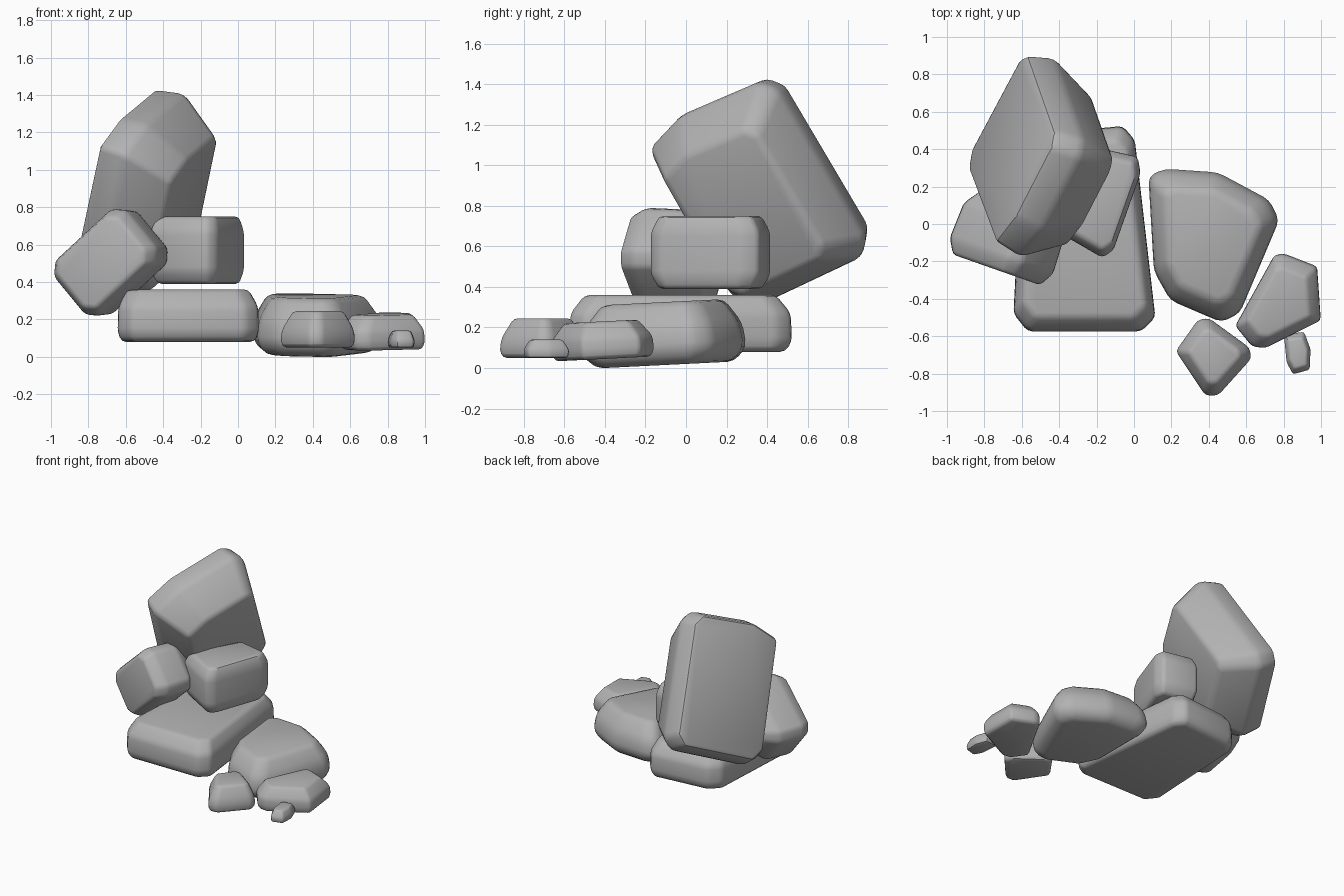
import bpy, bmesh, math
from mathutils import Vector, Matrix

cube = bpy.data.objects.get("Cube")
if cube:
    bpy.data.objects.remove(cube, do_unlink=True)

stone = bpy.data.materials.new("grey_stone")
stone.use_nodes = True
colour = (0.45, 0.45, 0.45, 1)
stone.diffuse_color = colour
stone.node_tree.nodes["Principled BSDF"].inputs["Base Color"].default_value = colour


def frame(origin, along, depth):
    """Local axes: x runs along one edge, z goes into the rock."""
    z = Vector(depth).normalized()
    x = Vector(along)
    x = (x - z * x.dot(z)).normalized()
    y = z.cross(x)
    m = Matrix((x, y, z)).transposed().to_4x4()
    m.translation = origin
    return m


def rock(name, outline, levels, bevel, matrix=Matrix()):
    """Stack scaled copies of an outline at the given heights, then chamfer."""
    bm = bmesh.new()
    centre = sum((Vector(p) for p in outline), Vector((0, 0))) / len(outline)
    rings = []
    for height, scale in levels:
        flat = [centre + (Vector(p) - centre) * scale for p in outline]
        rings.append([bm.verts.new(matrix @ Vector((p.x, p.y, height))) for p in flat])
    for low, high in zip(rings, rings[1:]):
        for i in range(len(outline)):
            j = (i + 1) % len(outline)
            bm.faces.new((low[i], low[j], high[j], high[i]))
    bm.faces.new(rings[0])
    bm.faces.new(rings[-1])
    bmesh.ops.recalc_face_normals(bm, faces=bm.faces)
    bmesh.ops.bevel(bm, geom=bm.edges[:], offset=bevel, segments=2,
                    profile=0.5, affect='EDGES', clamp_overlap=True)
    mesh = bpy.data.meshes.new(name)
    bm.to_mesh(mesh)
    bm.free()
    mesh.materials.append(stone)
    obj = bpy.data.objects.new(name, mesh)
    bpy.context.collection.objects.link(obj)
    bpy.ops.object.select_all(action='DESELECT')
    obj.select_set(True)
    bpy.context.view_layer.objects.active = obj
    bpy.ops.object.shade_smooth_by_angle(angle=math.radians(35))


def cut_box(w, h, c):
    """Rectangle with its four corners cut off."""
    return [(-w + c, -h), (w - c, -h), (w, -h + c), (w, h - c),
            (w - c, h), (-w + c, h), (-w, h - c), (-w, -h + c)]


# Tall leaning boulder
rock("leaning_boulder",
     [(-0.32, -0.54), (0.31, -0.54), (0.385, -0.46), (0.38, 0.4),
      (0.31, 0.475), (-0.16, 0.49), (-0.39, 0.41), (-0.4, -0.45)],
     [(-0.02, 0.94), (0.14, 1.01), (0.4, 0.74)], 0.03,
     frame((-0.635, 0.385, 0.935), (0.3, 0.57, 0.27), (0.88, -0.3, -0.36)))

# Tilted block on the side
rock("tilted_block", cut_box(0.265, 0.19, 0.06),
     [(0, 0.87), (0.08, 1.03), (0.28, 1), (0.38, 0.75)], 0.02,
     frame((-0.735, -0.245, 0.505), (0.38, -0.13, 0.35), (0.33, 0.94, 0)))

# Block between the boulder and the slab
rock("middle_block",
     [(-0.17, -0.18), (-0.11, -0.14), (0.035, 0.27), (0.02, 0.36), (-0.25, 0.42), (-0.48, 0)],
     [(0.39, 0.86), (0.46, 1), (0.67, 1), (0.75, 0.86)], 0.022)

# Slab under the stack
rock("base_slab",
     [(-0.645, -0.48), (-0.57, -0.575), (0.04, -0.575), (0.115, -0.5),
      (0.005, 0.45), (-0.06, 0.525), (-0.52, 0.48), (-0.6, 0.4)],
     [(0.08, 0.94), (0.13, 1), (0.27, 0.99), (0.36, 0.86)], 0.025)

# Loose rocks on the ground, some leaning slightly forward
lean = Matrix.Rotation(0.05, 4, 'X')
rock("large_flat_rock",
     [(0.07, 0.27), (0.16, 0.31), (0.45, 0.29), (0.73, 0.14), (0.785, 0.03),
      (0.57, -0.48), (0.47, -0.53), (0.19, -0.41), (0.1, -0.25)],
     [(0.02, 0.82), (0.09, 0.99), (0.21, 0.95), (0.33, 0.73)], 0.035, lean)
rock("small_front_rock",
     [(0.22, -0.68), (0.34, -0.51), (0.4, -0.5), (0.62, -0.66), (0.63, -0.72), (0.45, -0.92), (0.38, -0.92)],
     [(0.05, 0.93), (0.09, 1), (0.15, 0.95), (0.245, 0.68)], 0.024)
rock("small_side_rock",
     [(0.54, -0.54), (0.75, -0.16), (0.8, -0.15), (0.98, -0.22), (1.0, -0.51), (0.7, -0.66), (0.63, -0.65)],
     [(0.065, 0.93), (0.1, 1), (0.17, 0.98), (0.25, 0.72)], 0.025, lean)
rock("pebble",
     [(0.8, -0.59), (0.91, -0.575), (0.945, -0.67), (0.94, -0.78), (0.85, -0.805), (0.815, -0.74)],
     [(0.05, 0.95), (0.09, 1), (0.14, 0.72)], 0.012)
